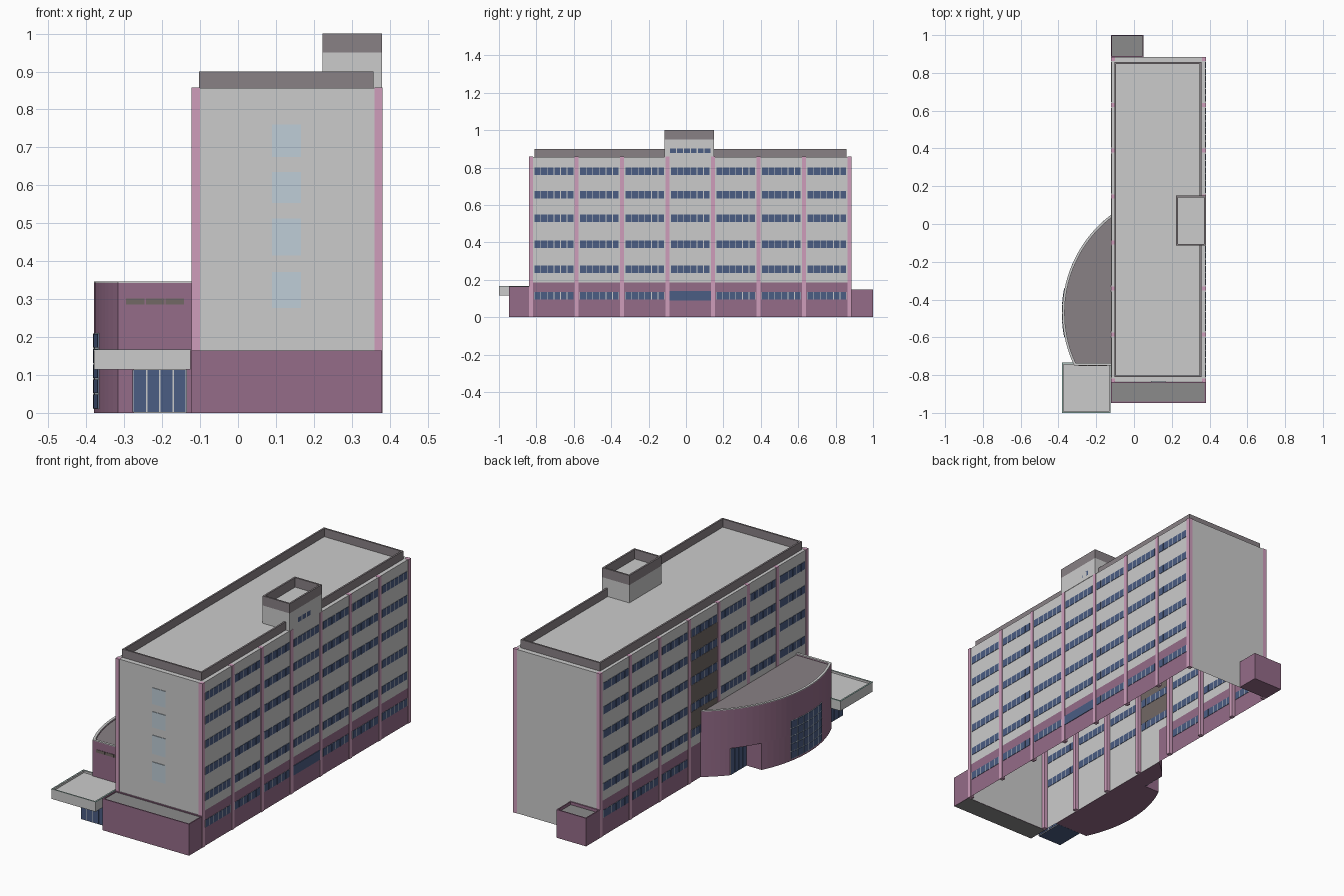
import bpy, bmesh
from math import sin, cos, asin

if "Cube" in bpy.data.objects:
    bpy.data.objects.remove(bpy.data.objects["Cube"])


def mat(name, r, g, b):
    m = bpy.data.materials.new(name)
    m.diffuse_color = (r, g, b, 1)
    m.use_nodes = True
    m.node_tree.nodes["Principled BSDF"].inputs["Base Color"].default_value = m.diffuse_color
    return m


PLUM = mat("plum", .30, .15, .25)
PINK = mat("pink", .62, .34, .50)
NAVY = mat("navy_glass", .07, .11, .23)
PALE = mat("pale_glass", .52, .61, .68)
DARK = mat("dark_trim", .25, .22, .235)
ROOF = mat("roof_grey", .57, .57, .57)
DECK = mat("deck_grey", .26, .26, .26)
BROWN = mat("brown", .17, .14, .13)
TEAL = mat("teal_trim", .30, .50, .45)


def finish(name, bm, m):
    me = bpy.data.meshes.new(name)
    bm.to_mesh(me)
    bm.free()
    ob = bpy.data.objects.new(name, me)
    bpy.context.collection.objects.link(ob)
    if m:
        me.materials.append(m)
    return ob


def prisms(name, items, m=None):
    """items: (outline, z0, z1), each outline extruded and capped"""
    bm = bmesh.new()
    for pts, z0, z1 in items:
        lo = [bm.verts.new((x, y, z0)) for x, y in pts]
        hi = [bm.verts.new((x, y, z1)) for x, y in pts]
        bm.faces.new(lo[::-1])
        bm.faces.new(hi)
        for i in range(len(pts)):
            j = (i + 1) % len(pts)
            bm.faces.new((lo[i], lo[j], hi[j], hi[i]))
    bmesh.ops.recalc_face_normals(bm, faces=bm.faces)
    return finish(name, bm, m)


def boxes(name, items, m=None):
    """items: (x0, x1, y0, y1, z0, z1)"""
    return prisms(name, [(((a, c), (b, c), (b, d), (a, d)), e, f)
                         for a, b, c, d, e, f in items], m)


def ring(name, x0, x1, y0, y1, z0, z1, t, m=None):
    o = [(x0, y0), (x1, y0), (x1, y1), (x0, y1)]
    i = [(x0 + t, y0 + t), (x1 - t, y0 + t), (x1 - t, y1 - t), (x0 + t, y1 - t)]
    return prisms(name, [((o[k], o[(k + 1) % 4], i[(k + 1) % 4], i[k]), z0, z1)
                         for k in range(4)], m)


def wall_faces(name, paths, m=None):
    """paths: (p, q, z0, z1) upright single-sided wall sheets"""
    bm = bmesh.new()
    for (a, b), (c, d), z0, z1 in paths:
        bm.faces.new([bm.verts.new(v) for v in
                      ((a, b, z0), (c, d, z0), (c, d, z1), (a, b, z1))])
    return finish(name, bm, m)


XL, XR, YF, YB, H, BASE = -.12, .378, -.835, .883, .857, .185
HALL_END = .05

# main block: hollow shell, open underneath
wall_faces("main_walls", [
    ((XL, YF), (XR, YF), 0, H), ((XR, YB), (XL, YB), 0, H),
    ((XR, YF), (XR, YB), BASE, H), ((XL, YB), (XL, YF), BASE, H),
    ((XL, HALL_END), (XL, YF), 0, BASE)])
wall_faces("ground_floor_walls", [((XR, YF), (XR, YB), 0, BASE),
                                  ((XL, YB), (XL, HALL_END), 0, BASE)], PLUM)
boxes("main_roof", [(XL, XR, YF, YB, H - .006, H)], ROOF)
ring("main_parapet", -.103, .357, -.81, .857, H, .90, .009, DARK)

# pilasters on both long sides
piers = [-.828 + i * .2432 for i in range(8)]
boxes("pilasters", [(x, x + .022, y - .0105, y + .0105, 0, H + .001)
                    for y in piers for x in (-.1225, .3595)], PINK)

# window bands
rows = [.115, .255, .39, .53, .655, .78]
frames, panes, panels = [], [], []
for x, left in ((XR, False), (XL, True)):
    for b in range(7):
        y0, y1 = piers[b] + .016, piers[b + 1] - .016
        for r, z in enumerate(rows):
            if r == 0 and (b == 3 or (left and b < 3)):
                continue
            frames.append((x - .001, x + .001, y0, y1, z - .02, z + .02))
            w = (y1 - y0) / 6
            for k in range(6):
                panes.append((x - .002, x + .002, y0 + k * w + .002,
                              y0 + (k + 1) * w - .002, z - .02, z + .02))
yc0, yc1 = piers[3] + .011, piers[4] - .011
panes.append((XR - .002, XR + .003, yc0, yc1, .09, .14))
for k in range(6):
    w = (yc1 - yc0) / 6
    panes.append((XR - .01, XR + .002, yc0 + k * w + .003,
                  yc0 + (k + 1) * w - .003, .877, .902))
for a, b in zip(rows[1:], rows[2:]):
    panels.append((XL - .0015, XL + .001, yc0, yc1, a + .021, b - .021))
boxes("window_frames", frames)
boxes("window_panes", panes, NAVY)
boxes("centre_bay_panels", panels, BROWN)

# front stair windows
fw = [(.277, .372), (.415, .512), (.553, .635), (.675, .76)]
boxes("stair_windows", [(.09, .166, YF - .003, YF + .003, a, b) for a, b in fw], PALE)

# lift tower
boxes("lift_tower", [(.223, .38, -.115, .15, H, .95)])
ring("lift_tower_parapet", .223, .38, -.115, .15, .95, 1.0, .009, DARK)

# low annexes front and rear
boxes("front_annex", [(-.122, .38, -.947, YF - .001, 0, .158)], PLUM)
ring("front_annex_rim", -.122, .38, -.947, YF - .001, .158, .165, .006, PLUM)
boxes("front_annex_deck", [(-.116, .374, -.941, YF - .001, .157, .16),
                           (-.12, .378, -.945, YF - .003, -.0005, .002)], DECK)
boxes("rear_annex", [(-.122, .05, YB + .001, 1, 0, .13)], PLUM)
ring("rear_annex_rim", -.122, .05, YB + .001, 1, .13, .147, .006, PLUM)
boxes("rear_annex_deck", [(-.116, .044, YB + .006, .994, .129, .132)], DECK)

# curved hall
CX, CY, R = .27, -.47, .65


def arc(r, y0, y1, n):
    a0, a1 = asin((y0 - CY) / r), asin((y1 - CY) / r)
    return [(CX - r * cos(a0 + (a1 - a0) * i / n), CY + r * sin(a0 + (a1 - a0) * i / n))
            for i in range(n + 1)]


HX, HF, NX, NY = -.1215, -.75, -.222, -.18
outer = [(HX, HF)] + arc(R, HF, HALL_END, 28)
inner = [(HX, HF + .013)] + arc(R - .013, HF + .013, .032, 28)
notched = [(HX, HF)] + arc(R, HF, NY, 18) + [(NX, NY)] + arc(R, -.046, HALL_END, 6)
prisms("hall_walls", [(notched, 0, .14), (outer, .14, .336)], PLUM)
prisms("hall_roof", [(inner, .335, .338)], DARK)
prisms("hall_rim_wall", [(outer + inner[::-1], .336, .342)], PLUM)
prisms("hall_rim_cap", [(outer + inner[::-1], .342, .346)])
boxes("hall_strip_window", [(-.295 + k * .052, -.246 + k * .052, HF - .002, HF + .002, .286, .301)
                            for k in range(3)], BROWN)

# recessed side entrance
boxes("side_door_frame", [(NX - .001, NX + .001, NY, -.05, 0, .138)])
boxes("side_door_glass", [(NX - .003, NX, NY + .003 + k * .032, NY + .032 + k * .032, 0, .134)
                          for k in range(4)], NAVY)

# curved hall window grid
band = arc(R + .001, -.6, -.34, 12)
prisms("hall_window_frame", [(band + arc(R - .004, -.6, -.34, 12)[::-1], .01, .21)], PALE)
grid = []
for c in range(6):
    y0 = -.6 + c * .26 / 6 + .0025
    y1 = y0 + .26 / 6 - .005
    pts = arc(R + .0025, y0, y1, 2) + arc(R - .003, y0, y1, 2)[::-1]
    grid += [(pts, .012 + r * .04, .048 + r * .04) for r in range(5)]
prisms("hall_window_panes", grid, NAVY)

# canopy and glazed entrance lobby
boxes("canopy", [(-.38, -.125, -1, -.735, .115, .156)], ROOF)
ring("canopy_rim", -.38, -.125, -1, -.735, .156, .166, .008, ROOF)
ring("canopy_trim", -.381, -.124, -1, -.734, .164, .167, .004, TEAL)
boxes("lobby_frame", [(-.276, -.136, -.904, HF, 0, .115)])
lobby = [(-.274 + k * .035, -.243 + k * .035, -.906, -.9, .003, .113) for k in range(4)]
lobby += [(x, x + .004, -.901 + k * .0375, -.868 + k * .0375, .003, .113)
          for k in range(4) for x in (-.278, -.138)]
boxes("lobby_glass", lobby, NAVY)
boxes("lobby_floor", [(-.275, -.137, -.903, HF, -.0005, .002)], NAVY)
